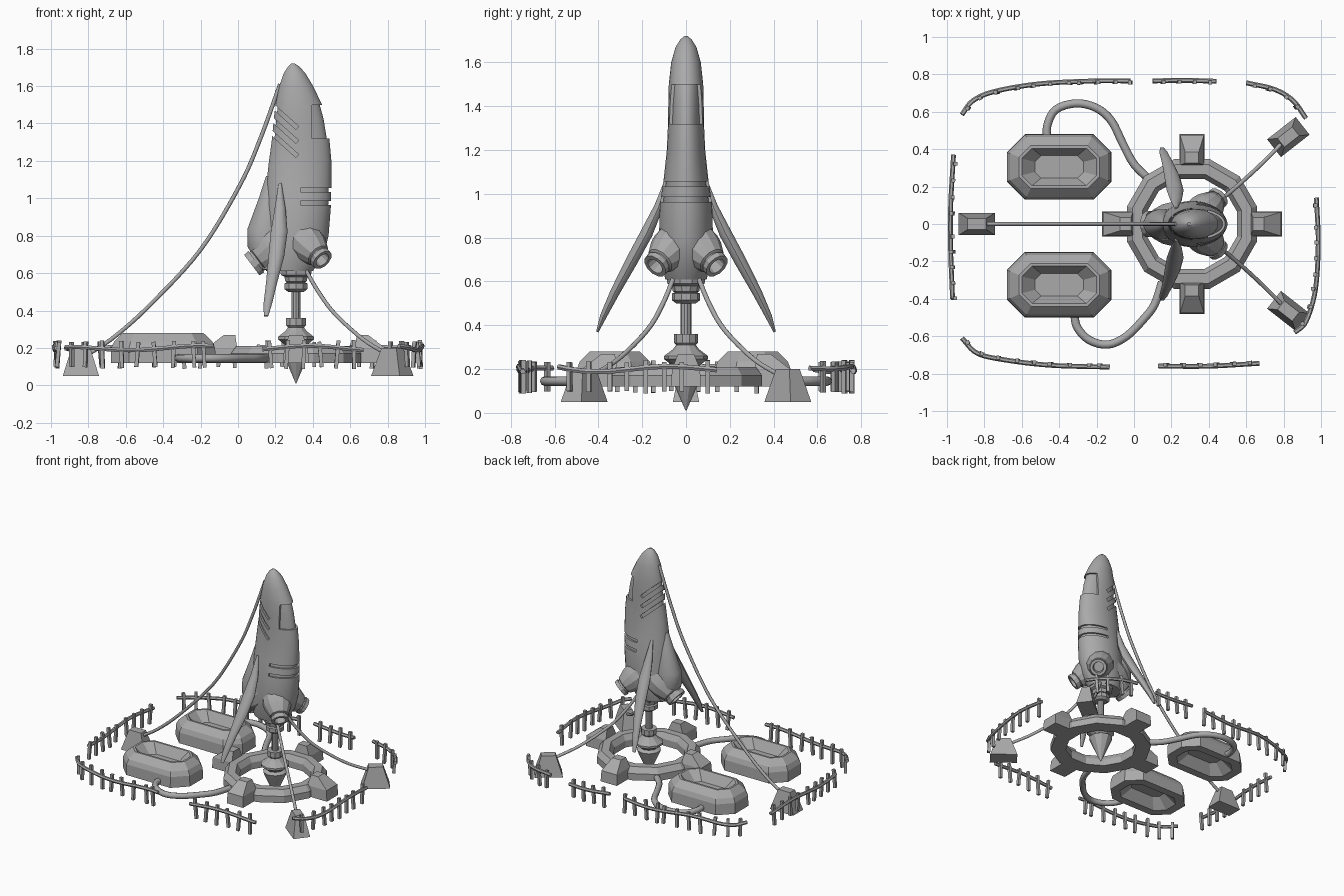
import bpy, bmesh, math, random
from mathutils import Vector, Matrix

random.seed(4)
if "Cube" in bpy.data.objects:
    bpy.data.objects.remove(bpy.data.objects["Cube"], do_unlink=True)

grey = bpy.data.materials.new("plain_grey")
grey.use_nodes = True
grey.diffuse_color = (0.4, 0.4, 0.4, 1)
grey.node_tree.nodes["Principled BSDF"].inputs["Base Color"].default_value = (0.4, 0.4, 0.4, 1)
AXIS = Vector((0.31, 0, 0))


def activate(ob):
    bpy.ops.object.select_all(action='DESELECT')
    ob.select_set(True)
    bpy.context.view_layer.objects.active = ob


def finish(name, bm, smooth=None):
    bmesh.ops.recalc_face_normals(bm, faces=bm.faces[:])
    mesh = bpy.data.meshes.new(name)
    bm.to_mesh(mesh)
    bm.free()
    mesh.materials.append(grey)
    ob = bpy.data.objects.new(name, mesh)
    bpy.context.collection.objects.link(ob)
    if smooth:
        activate(ob)
        bpy.ops.object.shade_smooth_by_angle(angle=math.radians(smooth))
    return ob


def loft(name, rings, smooth=None, closed=False, matrix=None):
    """Skin a list of equally sized point rings."""
    bm = bmesh.new()
    rows = [[bm.verts.new(p) for p in ring] for ring in rings]
    n = len(rows[0])
    pairs = list(zip(rows, rows[1:])) + ([(rows[-1], rows[0])] if closed else [])
    for a, b in pairs:
        for i in range(n):
            j = (i + 1) % n
            bm.faces.new((a[i], a[j], b[j], b[i]))
    if not closed:
        bm.faces.new(rows[0])
        bm.faces.new(rows[-1])
    if matrix:
        bm.transform(matrix)
    return finish(name, bm, smooth)


def ellipse(cx, cy, z, rx, ry, n):
    return [Vector((cx + rx * math.cos(t), cy + ry * math.sin(t), z))
            for t in (2 * math.pi * (i + 0.5) / n for i in range(n))]


def lathe(name, profile, n, matrix, **kw):
    return loft(name, [ellipse(0, 0, z, r, r, n) for z, r in profile], matrix=matrix, **kw)


def spline(pts, steps=6):
    """Smooth path through a few points."""
    p = [Vector(q) for q in pts]
    p = [2 * p[0] - p[1]] + p + [2 * p[-1] - p[-2]]
    out = []
    for a, b, c, d in zip(p, p[1:], p[2:], p[3:]):
        for s in range(steps):
            t = s / steps
            out.append(0.5 * (2 * b + (c - a) * t + (2 * a - 5 * b + 4 * c - d) * t * t
                              + (3 * b - a - 3 * c + d) * t ** 3))
    return out + [p[-2]]


def tube(name, path, r, n=8):
    rings = []
    for i, p in enumerate(path):
        d = (path[min(i + 1, len(path) - 1)] - path[max(i - 1, 0)]).normalized()
        u = d.cross(Vector((0.02, 0.01, 1))).normalized()
        v = u.cross(d)
        rings.append([p + r * (u * math.cos(t) + v * math.sin(t))
                      for t in (2 * math.pi * k / n for k in range(n))])
    return loft(name, rings, 50)


def turn(angle, at):
    return Matrix.Translation(at) @ Matrix.Rotation(angle, 4, 'Z')


# Rocket hull: height, left edge, right edge, half depth
HULL = [(0.61, .15, .40, .095), (.70, .13, .46, .118), (.80, .14, .485, .124),
        (.95, .145, .497, .12), (1.07, .15, .50, .102), (1.2, .165, .50, .088),
        (1.31, .18, .49, .083), (1.42, .19, .472, .081), (1.5, .20, .45, .079),
        (1.6, .22, .402, .068), (1.67, .245, .36, .048), (1.705, .268, .327, .026),
        (1.72, .285, .305, .008)]


def hull(name, inset):
    rows = [((a + b) / 2, z, (b - a) / 2 - inset, h - inset) for z, a, b, h in HULL
            if h > inset + 0.005]
    return loft(name, [ellipse(c, 0, z + inset * 0.3, rx, ry, 32) for c, z, rx, ry in rows], 35)


body = hull("rocket_hull", 0)
hull("rocket_inner_core", 0.014)

# Slits, belt grooves and window recess cut down to the core
cut = bmesh.new()


def cut_box(x, z, sx, sz, angle=0):
    m = (Matrix.Translation((x, 0, z)) @ Matrix.Rotation(angle, 4, 'Y')
         @ Matrix.Diagonal((sx, 0.6, sz, 1)))
    bmesh.ops.create_cube(cut, size=1, matrix=m)


for z in (1.45, 1.375, 1.30):
    cut_box(.235, z, .22, .022, math.radians(42))
for z in (1.045, .975):
    cut_box(.485, z, .3, .022)
cut_box(.5, 1.41, .21, .18)
cutter = finish("hull_cutter", cut)
cutter.hide_render = True
mod = body.modifiers.new("grooves", 'BOOLEAN')
mod.operation, mod.solver, mod.object = 'DIFFERENCE', 'EXACT', cutter
bpy.context.view_layer.objects.active = body
activate(body)
# keep the cut ahead of the edge smoothing
bpy.ops.object.modifier_move_to_index(modifier=mod.name, index=0)
bpy.ops.object.modifier_apply(modifier=mod.name)
bpy.data.objects.remove(cutter, do_unlink=True)

# Rear fairing above the rear engine
loft("rear_fairing", [ellipse(x, 0, z, rx, ry, 16) for x, z, rx, ry in
                      ((.17, 1.12, .02, .02), (.165, 1.0, .055, .05), (.15, .84, .1, .08),
                       (.14, .74, .09, .08), (.17, .62, .05, .06))], 40)

# Three angled engines
ENGINE = [(0, .1), (.11, .1), (.15, .092), (.21, .066), (.215, .055), (.225, .055),
          (.225, .062), (.25, .06), (.25, .04), (.2, .035)]
for name, deg, size in (("engine_back", 45, 1), ("engine_front", -45, 1), ("engine_rear", 180, 1.18)):
    a = math.radians(deg)
    d = Vector((math.cos(a) * .8, math.sin(a) * .8, -.6))
    m = (Matrix.Translation(AXIS + Vector((0, 0, .82))) @ d.to_track_quat('Z', 'Y').to_matrix().to_4x4()
         @ Matrix.Scale(size, 4))
    lathe(name, ENGINE, 12, m, smooth=25)

# Swept side fins: x, y, z, half chord, half thickness
FIN = [(.225, .085, 1.08, .008, .006), (.225, .125, .94, .03, .022), (.22, .18, .82, .045, .03),
       (.205, .25, .69, .042, .029), (.18, .325, .55, .03, .023), (.16, .378, .44, .023, .016),
       (.15, .405, .37, .012, .006)]
for name, s in (("fin_back", 1), ("fin_front", -1)):
    loft(name, [[Vector((x + c * math.cos(t), s * (y + h * .88 * math.sin(t)), z + h * .47 * math.sin(t)))
                 for t in (math.pi * k / 5 for k in range(10))] for x, y, z, c, h in FIN], 45)

# Stem, collars and drill tip under the rocket
STEM = [(.63, .09), (.59, .085), (.58, .065), (.555, .06), (.55, .05), (.545, .065), (.515, .065),
        (.5, .045), (.5, .024), (.36, .024), (.36, .055), (.32, .055), (.31, .045), (.29, .06),
        (.26, .1), (.245, .1), (.215, .06), (.2, .085), (.13, .055), (.01, .002)]
lathe("stem_and_drill", STEM, 10, Matrix.Translation(AXIS), smooth=20)

# Ground ring with four wedge feet
RING = [(.12, .36), (.17, .36), (.21, .33), (.21, .275), (.17, .25), (.12, .25)]
lathe("ground_ring", RING, 12, Matrix.Translation(AXIS), closed=True)


def quad(cx, hx, hy, z):
    return [Vector((cx + sx * hx, sy * hy, z)) for sx, sy in ((1, 1), (-1, 1), (-1, -1), (1, -1))]


for k in range(4):
    loft("ring_foot_%d" % k, [quad(.4, .08, .068, .12), quad(.395, .08, .064, .2),
                              quad(.355, .03, .036, .27)], matrix=turn(k * math.pi / 2, AXIS))

# Cable anchors
for name, x, y, deg in (("anchor_left", -.84, 0, 0), ("anchor_back", .825, .465, 38),
                        ("anchor_front", .825, -.465, -38)):
    loft(name, [quad(0, .097, .06, .05), quad(0, .05, .03, .2)],
         matrix=turn(math.radians(deg), (x, y, 0)))

# Sagging cables
tube("cable_long", spline([(.225, 0, 1.61), (.12, 0, 1.32), (.01, 0, 1.07), (-.2, 0, .725),
                           (-.47, 0, .43), (-.66, 0, .26), (-.81, 0, .16)]), .011)
for name, s in (("cable_back", 1), ("cable_front", -1)):
    tube(name, spline([(.36, s * .055, .62), (.43, s * .105, .5), (.52, s * .175, .38),
                       (.67, s * .31, .245), (.8, s * .44, .165)]), .011)


# Basins with chamfered corners, sunken on top and hollow below
def octagon(hx, hy, z):
    c = hy * .55
    half = [(hx, hy - c), (hx - c, hy), (c - hx, hy), (-hx, hy - c)]
    return [Vector((x, y, z)) for x, y in half + [(-x, -y) for x, y in half]]


BASIN = [(.13, .06, .19), (.215, .115, .12), (.28, .175, .12), (.278, .173, .2), (.262, .16, .235),
         (.215, .115, .28), (.2, .1, .28), (.13, .06, .21)]
for name, y in (("basin_back", .305), ("basin_front", -.325)):
    loft(name, [octagon(*row) for row in BASIN], matrix=Matrix.Translation((-.4, y, 0)))

# Supply pipes from the basins to the ring
PIPES = {"pipe_back": [(-.46, .44), (-.465, .52), (-.42, .61), (-.31, .645), (-.2, .62), (-.12, .55),
                       (-.06, .43), (.0, .32), (.08, .24)],
         "pipe_front": [(-.32, -.47), (-.305, -.55), (-.24, -.62), (-.14, -.645), (-.04, -.6),
                        (.05, -.51), (.11, -.43), (.15, -.31)]}
for name, pts in PIPES.items():
    tube(name, spline([(x, y, .145) for x, y in pts], 4), .022)

# Broken perimeter fence: wavy rails with uneven posts
FENCES = [[(-.92, .585), (-.86, .66), (-.74, .71), (-.5, .75), (-.2, .765), (-.02, .765)],
          [(.1, .765), (.27, .768), (.44, .763)],
          [(.6, .755), (.75, .72), (.85, .66), (.92, .565)],
          [(-.965, .37), (-.98, .1), (-.98, -.15), (-.97, -.4)],
          [(-.92, -.61), (-.84, -.69), (-.7, -.725), (-.45, -.755), (-.13, -.765)],
          [(.13, -.76), (.4, -.76), (.67, -.745)],
          [(.975, .14), (.985, -.1), (.97, -.35), (.92, -.52), (.86, -.58)]]
for k, pts in enumerate(FENCES):
    path = spline([(x, y, .2) for x, y in pts])
    for p in path:
        p.z += .012 * math.sin(9 * (p.x + p.y) + k)
    tube("fence_rail_%d" % k, path, .013, 6)
    posts = bmesh.new()
    travelled = .06
    for a, b in zip(path, path[1:]):
        travelled += (b - a).length
        if travelled > .092:
            travelled -= .092
            inward = Vector((-b.x, -b.y, 0)).normalized() * .008
            m = (Matrix.Translation(Vector((b.x, b.y, .165)) + inward)
                 @ Matrix.Rotation(random.uniform(-.1, .1), 4, 'Y')
                 @ Matrix.Rotation(math.atan2(b.y - a.y, b.x - a.x), 4, 'Z')
                 @ Matrix.Diagonal((.02, .02, random.uniform(.13, .155), 1)))
            bmesh.ops.create_cube(posts, size=1, matrix=m)
    finish("fence_posts_%d" % k, posts)
